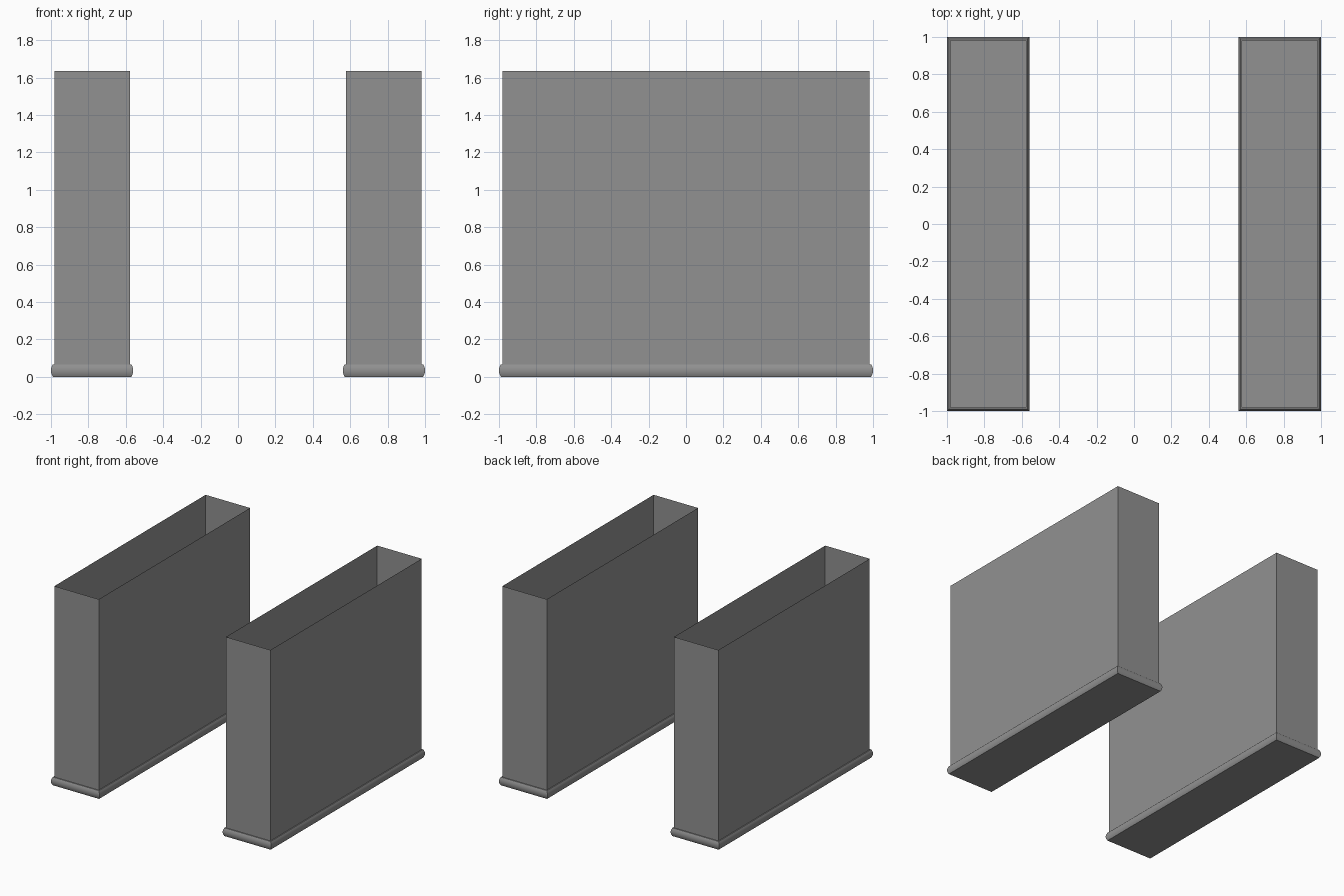
import bpy, bmesh, math

if "Cube" in bpy.data.objects:
    bpy.data.objects.remove(bpy.data.objects["Cube"])

CX, HX, HY = 0.78, 0.202, 0.982   # wall centre and half sizes
H, BEAD = 1.635, 0.067            # wall height, base bead height

grey = bpy.data.materials.new("dark_grey")
grey.diffuse_color = (0.285, 0.285, 0.285, 1)
grey.use_nodes = True
grey.node_tree.nodes["Principled BSDF"].inputs["Base Color"].default_value = grey.diffuse_color


def ring(bm, cx, off, z):
    """Rectangle of vertices, grown outward by off, at height z."""
    x, y = HX + off, HY + off
    return [bm.verts.new((cx + sx * x, sy * y, z))
            for sx, sy in ((-1, -1), (1, -1), (1, 1), (-1, 1))]


def make_shell(name, cx):
    # thin open-topped walls, then a bulging bead down to the base
    profile = [(0, H), (0, BEAD)]
    for i in range(7):
        t = 1 - i / 3
        profile.append((0.018 - 0.010 * t * t, BEAD / 2 * (1 + t)))
    bm = bmesh.new()
    rings = [ring(bm, cx, o, z) for o, z in profile]
    for top, low in zip(rings, rings[1:]):
        for i in range(4):
            j = (i + 1) % 4
            bm.faces.new((low[i], low[j], top[j], top[i]))
    # closed flat bottom
    bm.faces.new(rings[-1][::-1])
    me = bpy.data.meshes.new(name)
    bm.to_mesh(me)
    bm.free()
    me.materials.append(grey)
    ob = bpy.data.objects.new(name, me)
    bpy.context.collection.objects.link(ob)
    bpy.ops.object.select_all(action='DESELECT')
    ob.select_set(True)
    bpy.context.view_layer.objects.active = ob
    bpy.ops.object.shade_smooth_by_angle(angle=math.radians(35))


# matching pair of shells
make_shell("left_open_box", -CX)
make_shell("right_open_box", CX)
